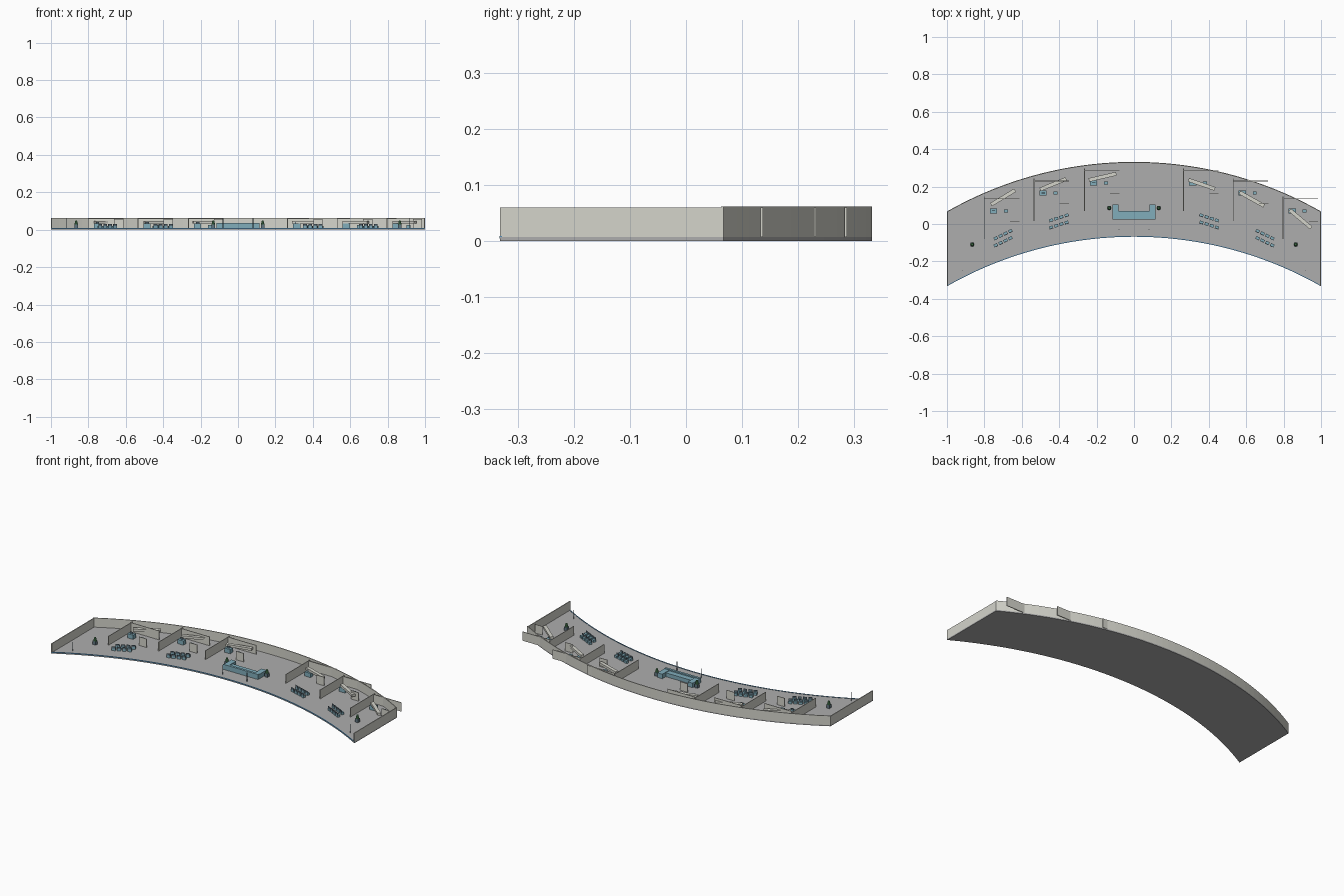
import bpy, math
from mathutils import Vector

if "Cube" in bpy.data.objects:
    bpy.data.objects.remove(bpy.data.objects["Cube"])

R = 2.02            # arc radius of the plan
BACK, FRONT = 0.332, -0.067   # arc apex of back and front edges
FLOOR = 0.007


def mat(name, col):
    m = bpy.data.materials.new(name)
    m.diffuse_color = (*col, 1)
    m.use_nodes = True
    m.node_tree.nodes["Principled BSDF"].inputs["Base Color"].default_value = m.diffuse_color
    return m


FLOOR_M = mat("floor_grey", (0.42, 0.42, 0.42))
WALL_M = mat("wall_white", (0.66, 0.66, 0.60))
BLUE_M = mat("blue", (0.10, 0.28, 0.48))
TEAL_M = mat("teal", (0.22, 0.42, 0.50))
DARK_M = mat("dark", (0.12, 0.18, 0.22))
GREEN_M = mat("green", (0.08, 0.25, 0.10))


def make(name, verts, faces, m):
    me = bpy.data.meshes.new(name)
    me.from_pydata(verts, [], faces)
    me.materials.append(m)
    ob = bpy.data.objects.new(name, me)
    bpy.context.collection.objects.link(ob)
    return ob


def box(name, x0, x1, y0, y1, z0, z1, m, rot=0):
    cx, cy = (x0 + x1) / 2, (y0 + y1) / 2
    v = [(x - cx, y - cy, z) for z in (z0, z1) for x, y in ((x0, y0), (x1, y0), (x1, y1), (x0, y1))]
    f = [(3, 2, 1, 0), (4, 5, 6, 7)] + [(i, (i + 1) % 4, (i + 1) % 4 + 4, i + 4) for i in range(4)]
    ob = make(name, v, f, m)
    ob.location = (cx, cy, 0)
    ob.rotation_euler.z = rot
    return ob


def cone(name, x, y, z0, z1, r0, r1, m, n=10):
    bpy.ops.mesh.primitive_cone_add(vertices=n, radius1=r0, radius2=r1, depth=z1 - z0,
                                    location=(x, y, (z0 + z1) / 2))
    ob = bpy.context.object
    ob.name = name
    ob.data.materials.append(m)


def arc_y(apex, x):
    return apex - R + math.sqrt(R * R - x * x)


def arc_slab(name, apex0, apex1, z0, z1, m, n=48):
    """Solid strip between two arcs, from x = -1 to 1."""
    v, f = [], []
    for i in range(n + 1):
        x = -1 + 2 * i / n
        a, b = arc_y(apex0, x), arc_y(apex1, x)
        v += [(x, a, z0), (x, b, z0), (x, b, z1), (x, a, z1)]
    for i in range(n):
        for k in range(4):
            j = (k + 1) % 4
            f.append((4 * i + k, 4 * i + j, 4 * i + 4 + j, 4 * i + 4 + k))
    f += [(3, 2, 1, 0), (4 * n, 4 * n + 1, 4 * n + 2, 4 * n + 3)]
    return make(name, v, f, m)


# Curved platform, glowing front edge and perimeter walls
arc_slab("floor", FRONT, BACK, 0, FLOOR, FLOOR_M)
arc_slab("front_edge_strip", FRONT - 0.001, FRONT + 0.004, 0.005, 0.009, BLUE_M)
arc_slab("back_wall", BACK - 0.005, BACK, FLOOR, 0.062, WALL_M)
for s in (-1, 1):
    box("end_wall", s * 0.9975 - 0.0025, s * 0.9975 + 0.0025, -0.332, 0.067, FLOOR, 0.060, WALL_M)

# Booths: left edge, back line, angled sign centre, sign angle
booths = [(-0.80, 0.135, -0.70, 0.142, 31), (-0.535, 0.23, -0.432, 0.213, 22),
          (-0.265, 0.285, -0.168, 0.252, 13), (0.265, 0.285, 0.362, 0.212, -19),
          (0.53, 0.23, 0.63, 0.133, -29), (0.797, 0.135, 0.89, 0.027, -40)]
for x, yb, sx, sy, ang in booths:
    box("booth_partition", x - 0.002, x + 0.002, yb - 0.215, yb + 0.012, FLOOR, 0.060, WALL_M)
    box("booth_back_panel", x, x + 0.187, yb - 0.002, yb + 0.002, FLOOR, 0.060, WALL_M)
    box("booth_banner", x + 0.138, x + 0.188, yb - 0.121, yb - 0.118, FLOOR, 0.058, WALL_M)
    box("booth_sign", sx - 0.075, sx + 0.075, sy - 0.010, sy + 0.010, 0.033, 0.047, WALL_M,
        math.radians(ang))
    # small desk with a monitor, and a stool beside it
    box("booth_desk", x + 0.030, x + 0.068, yb - 0.078, yb - 0.052, FLOOR, 0.032, TEAL_M)
    box("booth_monitor", x + 0.040, x + 0.058, yb - 0.066, yb - 0.062, 0.032, 0.042, DARK_M)
    box("booth_stool", x + 0.105, x + 0.126, yb - 0.073, yb - 0.057, FLOOR, 0.025, TEAL_M)

# Seating: two rows of four chairs, aligned to the curve
for s in (-1, 1):
    for gx, gy, deg in ((0.70, -0.076, 26), (0.402, 0.014, 18)):
        a = math.radians(-s * deg)
        t = Vector((math.cos(a), math.sin(a)))
        n = Vector((-t.y, t.x))
        for row in (-1, 1):
            for i in range(4):
                p = Vector((s * gx, gy + row * 0.019)) + t * (i - 1.5) * 0.029
                q = p - n * 0.0065
                box("chair_seat", p.x - .0105, p.x + .0105, p.y - .008, p.y + .008, FLOOR, 0.020, TEAL_M, a)
                box("chair_back", q.x - .0105, q.x + .0105, q.y - .0015, q.y + .0015, 0.020, 0.031, DARK_M, a)

# Central reception counter
box("reception_desk", -0.10, 0.10, 0.034, 0.070, FLOOR, 0.030, TEAL_M)
box("reception_counter_top", -0.115, 0.115, 0.024, 0.038, FLOOR, 0.037, TEAL_M)
for s in (-1, 1):
    box("reception_wing", s * 0.1 - 0.016, s * 0.1 + 0.016, 0.034, 0.103, FLOOR, 0.034, TEAL_M)

# Planters and thin posts
for s in (-1, 1):
    for px, py in ((0.132, 0.085), (0.865, -0.11)):
        x = s * px
        box("planter_box", x - 0.010, x + 0.010, py - 0.010, py + 0.010, FLOOR, 0.028, DARK_M)
        cone("planter_foliage", x, py, 0.028, 0.048, 0.010, 0.005, GREEN_M)
    for px, py in ((0.08, -0.03), (0.915, -0.25)):
        cone("post", s * px, py, FLOOR, 0.060, 0.002, 0.002, DARK_M, 8)
